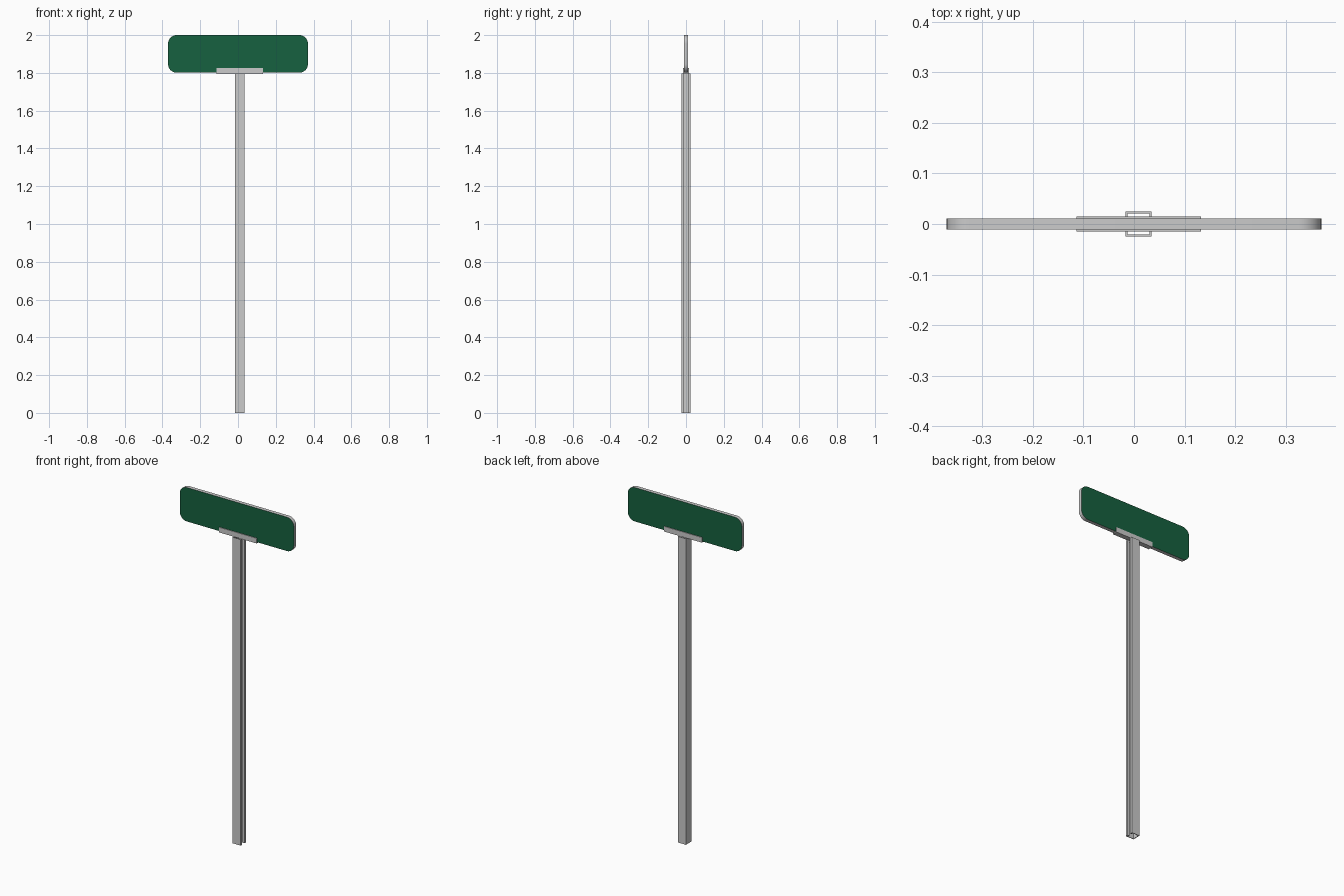
import bpy, bmesh, math

if "Cube" in bpy.data.objects:
    bpy.data.objects.remove(bpy.data.objects["Cube"])

CX = 0.009  # post and bracket sit slightly off the plate centre


def prism(name, pts, to_world, a, b):
    """Extrude a closed 2D outline between a and b; to_world maps (u, v, t) to xyz."""
    bm = bmesh.new()
    lo = [bm.verts.new(to_world(u, v, a)) for u, v in pts]
    hi = [bm.verts.new(to_world(u, v, b)) for u, v in pts]
    bm.faces.new(lo)
    bm.faces.new(hi)
    n = len(pts)
    for i in range(n):
        j = (i + 1) % n
        bm.faces.new((lo[i], lo[j], hi[j], hi[i]))
    bmesh.ops.recalc_face_normals(bm, faces=bm.faces)
    me = bpy.data.meshes.new(name)
    bm.to_mesh(me)
    bm.free()
    ob = bpy.data.objects.new(name, me)
    bpy.context.collection.objects.link(ob)
    return ob


# Post: lipped channel, open towards +x, mirrored half outline
W, T = 0.026, 0.004
half = [(-W, 0.025), (W, 0.025), (W, 0.011), (W - 0.012, 0.011),
        (W - 0.012, 0.015), (W - T, 0.015), (W - T, 0.021), (-W + T, 0.021)]
outline = half + [(x, -y) for x, y in reversed(half)]
prism("post", outline, lambda u, v, t: (u + CX, v, t), 0, 1.796)

# Bracket: U channel gripping the lower edge of the plate
u_shape = [(-0.015, 1.795), (0.015, 1.795), (0.015, 1.825), (0.011, 1.825),
           (0.011, 1.801), (-0.011, 1.801), (-0.011, 1.825), (-0.015, 1.825)]
prism("bracket", u_shape, lambda u, v, t: (t, u, v), CX - 0.123, CX + 0.123)

# Sign plate: rounded rectangle, green faces with a bare grey rim
R, HX, Z0, Z1 = 0.045, 0.37, 1.801, 2.0
plate_outline = []
for cx, cz, start in ((HX - R, Z1 - R, 0), (-HX + R, Z1 - R, 90),
                      (-HX + R, Z0 + R, 180), (HX - R, Z0 + R, 270)):
    for k in range(9):
        a = math.radians(start + k * 90 / 8)
        plate_outline.append((cx + R * math.cos(a), cz + R * math.sin(a)))
plate = prism("sign_plate", plate_outline, lambda u, v, t: (u, t, v), -0.011, 0.011)
green = bpy.data.materials.new("sign_green")
green.diffuse_color = (0.008, 0.12, 0.05, 1)
green.use_nodes = True
green.node_tree.nodes["Principled BSDF"].inputs["Base Color"].default_value = green.diffuse_color
plate.data.materials.append(None)
plate.data.materials.append(green)
for p in plate.data.polygons:
    is_face = abs(p.normal.y) > 0.9
    p.material_index = 1 if is_face else 0
    p.use_smooth = not is_face
bpy.context.view_layer.objects.active = plate
plate.select_set(True)
bpy.ops.object.shade_smooth_by_angle(angle=math.radians(30))
